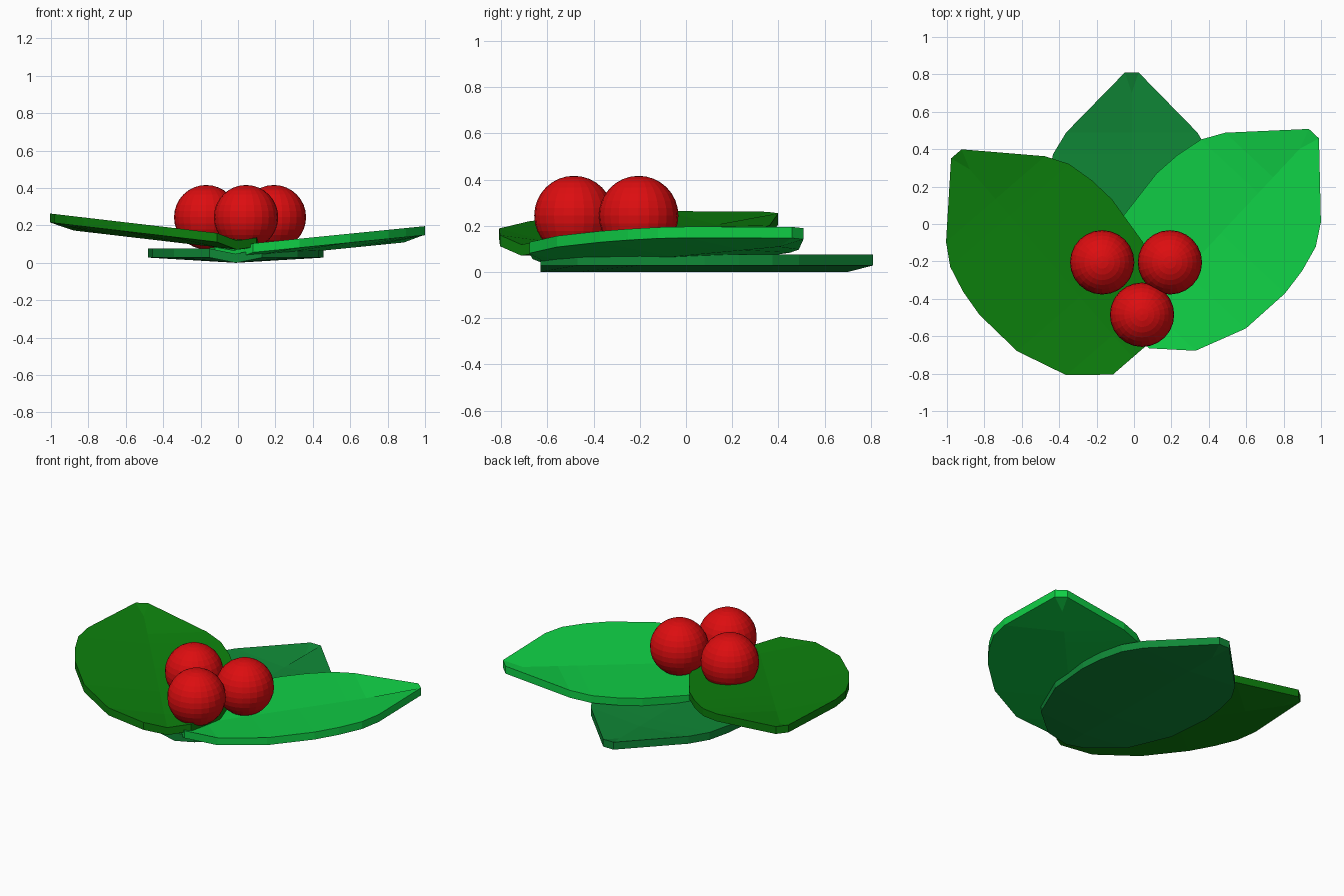
import bpy, bmesh
from mathutils import Vector

if "Cube" in bpy.data.objects:
    bpy.data.objects.remove(bpy.data.objects["Cube"])


def material(name, rgb):
    m = bpy.data.materials.new(name)
    m.diffuse_color = (*rgb, 1)
    m.use_nodes = True
    m.node_tree.nodes["Principled BSDF"].inputs["Base Color"].default_value = m.diffuse_color
    return m


dark_green = material("dark green", (0.004, 0.22, 0.004))
bright_green = material("bright green", (0.005, 0.62, 0.06))
deep_green = material("deep green", (0.005, 0.25, 0.038))
red = material("berry red", (0.72, 0.004, 0.005))

# Leaf half outline: distance from tip, half width
PROFILE = [(0, .037), (.32, .35), (.435, .42), (.58, .455), (.73, .47),
           (1.01, .445), (1.28, .33), (1.44, .14)]
THICK, LIFT = .048, .028


def leaf(name, tip, direction, base_z, slope, mat):
    """Leaf folded along its midrib, rising sideways with |x| by slope."""
    bm = bmesh.new()
    d = Vector(direction).normalized()
    n = Vector((-d.y, d.x))
    t0 = Vector(tip)

    def vert(t, w, z):
        p = t0 + d * t + n * w
        return bm.verts.new((p.x, p.y, base_z + slope * p.x + z))

    layers = []
    for h in (0, THICK):
        left = [vert(t, w, h + LIFT) for t, w in PROFILE]
        right = [vert(t, -w, h + LIFT) for t, w in PROFILE]
        rib = [vert(max(t, .11), 0, h) for t, w in PROFILE]
        bm.faces.new((left[0], rib[0], right[0]))
        for i in range(len(PROFILE) - 1):
            bm.faces.new((left[i], left[i + 1], rib[i + 1], rib[i]))
            bm.faces.new((rib[i], rib[i + 1], right[i + 1], right[i]))
        layers.append(left + [rib[-1]] + right[::-1])
    # Rim
    low, high = layers
    for i in range(len(low)):
        j = (i + 1) % len(low)
        bm.faces.new((low[i], low[j], high[j], high[i]))
    bmesh.ops.recalc_face_normals(bm, faces=bm.faces)
    me = bpy.data.meshes.new(name)
    bm.to_mesh(me)
    bm.free()
    me.materials.append(mat)
    bpy.context.collection.objects.link(bpy.data.objects.new(name, me))


leaf("back_leaf", (-.012, .81), (0, -1), 0, 0, deep_green)
leaf("right_leaf", (.962, .483), (-.683, -.731), .02, .1, bright_green)
leaf("left_leaf", (-.95, .375), (.655, -.756), .07, -.117, dark_green)

# Berries
for i, (x, y) in enumerate([(-.17, -.205), (.192, -.205), (.043, -.485)]):
    bpy.ops.mesh.primitive_uv_sphere_add(segments=24, ring_count=16, radius=.172,
                                         location=(x, y, .244))
    ob = bpy.context.object
    ob.name = f"berry_{i + 1}"
    ob.data.materials.append(red)
